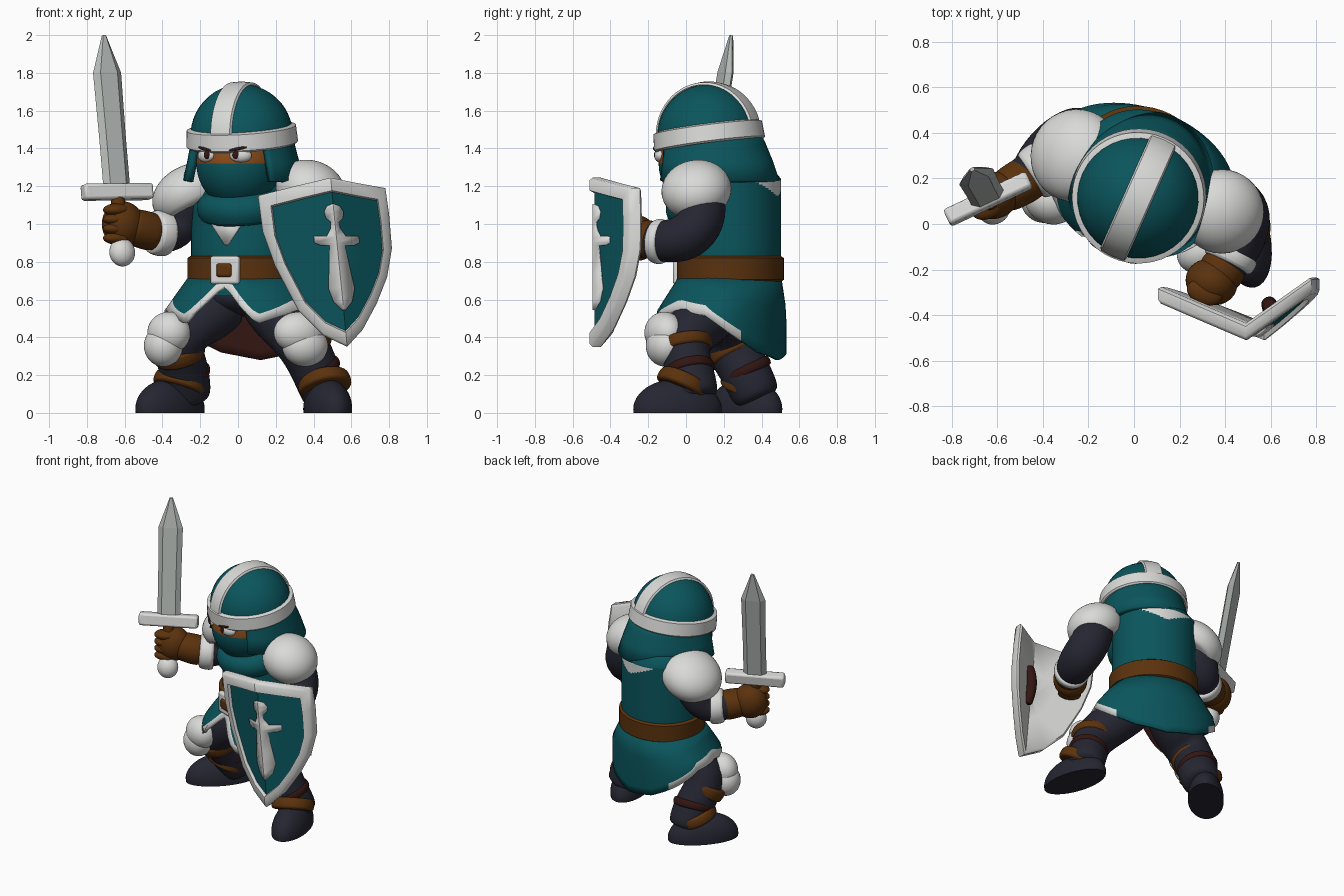
import bpy, bmesh
from math import sin, cos, pi, radians, degrees
from mathutils import Matrix, Vector

cube = bpy.data.objects.get("Cube")
if cube:
    bpy.data.objects.remove(cube)


def material(name, *rgb):
    m = bpy.data.materials.new(name)
    m.use_nodes = True
    m.diffuse_color = (*rgb, 1)
    m.node_tree.nodes["Principled BSDF"].inputs["Base Color"].default_value = (*rgb, 1)
    return m


TEAL = material("teal cloth", .003, .092, .108)
WHITE = material("white plate", .7, .7, .69)
STEEL = material("blade steel", .46, .49, .47)
LEATHER = material("brown leather", .105, .032, .004)
SKIN = material("skin", .25, .07, .01)
NAVY = material("dark navy cloth", .019, .019, .032)
MAROON = material("dark maroon", .033, .008, .006)
I = Matrix.Identity(4)


def finish(name, bm, mats, M=I, smooth=True, thick=0, sub=0, bevel=0):
    bm.transform(M)
    me = bpy.data.meshes.new(name)
    bm.to_mesh(me)
    bm.free()
    for m in mats:
        me.materials.append(m)
    if smooth:
        me.shade_smooth()
        me.set_sharp_from_angle(angle=radians(50))
    ob = bpy.data.objects.new(name, me)
    bpy.context.scene.collection.objects.link(ob)
    if thick:
        mod = ob.modifiers.new("thickness", 'SOLIDIFY')
        mod.thickness, mod.offset = thick, -1
        mod.material_offset = len(mats) - 1
    if bevel:
        mod = ob.modifiers.new("bevel", 'BEVEL')
        mod.width, mod.segments = bevel, 2
    if sub:
        mod = ob.modifiers.new("smooth", 'SUBSURF')
        mod.levels = mod.render_levels = sub
    return ob


def grid(name, rows, mats, wrap=True, cap=True, rule=None, **kw):
    """Skin rows of points; rule(row, centre) gives a face's material."""
    bm = bmesh.new()
    vs = [[bm.verts.new(p) for p in r] for r in rows]
    n = len(rows[0])
    for i in range(len(rows) - 1):
        for j in range(n if wrap else n - 1):
            k = (j + 1) % n
            f = bm.faces.new((vs[i][j], vs[i][k], vs[i + 1][k], vs[i + 1][j]))
            if rule:
                f.material_index = rule(i, f.calc_center_median())
    if cap:
        bm.faces.new(vs[0][::-1])
        f = bm.faces.new(vs[-1])
        f.material_index = rule(len(rows) - 2, f.calc_center_median()) if rule else 0
        bmesh.ops.recalc_face_normals(bm, faces=bm.faces)
    return finish(name, bm, mats, **kw)


def oval(a, z, rx, front, back):
    return Vector((rx * sin(a), -cos(a) * (front if cos(a) > 0 else back), z))


def loft(name, M, rows, mats, a0=0, a1=360, n=48, lift=lambda a: 0, **kw):
    """Oval rows (height, side, front, back radius), angle 0 at the front."""
    full = a1 - a0 == 360
    angles = [radians(a0 + (a1 - a0) * i / n) for i in range(n if full else n + 1)]
    pts = [[oval(a, *r) + Vector((0, 0, lift(a))) for a in angles] for r in rows]
    return grid(name, pts, mats, wrap=full, cap=full, M=M, **kw)


def ball(name, loc, radii, mats, turn=0, M=I, floor=None, rule=None):
    bm = bmesh.new()
    bmesh.ops.create_uvsphere(bm, u_segments=36, v_segments=24, radius=1)
    bm.transform(Matrix.Translation(loc) @ Matrix.Rotation(radians(turn), 4, 'Z')
                 @ Matrix.Diagonal((*radii, 1)))
    for v in bm.verts:
        if floor is not None:
            v.co.z = max(v.co.z, floor)
    for f in bm.faces:
        f.material_index = rule(f.calc_center_median()) if rule else 0
    return finish(name, bm, mats, M)


def box(name, loc, size, mat, M=I, bevel=.015):
    bm = bmesh.new()
    bmesh.ops.create_cube(bm, size=1)
    bm.transform(Matrix.Translation(loc) @ Matrix.Diagonal((*size, 1)))
    return finish(name, bm, [mat], M, bevel=bevel)


def tube(name, pts, radii, mat, end=.02, n=16):
    """Rounded limb or band through points with a radius at each."""
    pts = [Vector(p) for p in pts]
    pts = [pts[0] - (pts[1] - pts[0]).normalized() * end, *pts,
           pts[-1] + (pts[-1] - pts[-2]).normalized() * end]
    radii = [radii[0] * .8, *radii, radii[-1] * .8]
    rows, t = [], (pts[1] - pts[0]).normalized()
    u = t.orthogonal().normalized()
    for i, (p, r) in enumerate(zip(pts, radii)):
        new = (pts[min(i + 1, len(pts) - 1)] - pts[max(i - 1, 0)]).normalized()
        u.rotate(t.rotation_difference(new))
        t, v = new, new.cross(u)
        rows.append([p + r * (u * cos(2 * pi * k / n) + v * sin(2 * pi * k / n)) for k in range(n)])
    return grid(name, rows, [mat], sub=2)


def frame(x, y, z, turn, tilt=0, axis='Y'):
    return (Matrix.Translation((x, y, z)) @ Matrix.Rotation(radians(turn), 4, 'Z')
            @ Matrix.Rotation(radians(tilt), 4, axis))


BODY = frame(.03, .24, 0, -20)
HEAD = frame(.02, .12, 0, -24)
HELM = frame(.02, .12, 1.465, -24, 8, 'X')

# Torso, with a pale collar patch on the upper back
torso_rows = [(.62, .27, .25, .25), (.8, .28, .26, .26), (.95, .28, .26, .26), (1.08, .28, .25, .26)]
torso_rows += [(1.1 + .01 * k, .28, .25 - .004 * k, .26) for k in range(15)]
torso_rows += [(1.3, .24, .17, .21), (1.35, .16, .12, .14)]
loft("torso", BODY, torso_rows, [TEAL, WHITE], n=72,
     rule=lambda i, c: int(c.y > .12 and c.z < 1.235 and c.z > 1.15 + .4 * abs(c.x)))
grid("chest_point", [[(-.01, -.272, .89), (.01, -.272, .89)], [(-.1, -.265, 1.02), (.1, -.265, 1.02)]],
     [WHITE], wrap=False, cap=False, M=BODY, thick=.009)
loft("scarf", HEAD, [(1.01, .15, .14, .16), (1.02, .22, .2, .2), (1.09, .25, .23, .22),
                     (1.15, .23, .22, .2), (1.2, .17, .16, .16)], [TEAL],
     lift=lambda a: -.03 * cos(a), sub=1)

# Belt and buckle
loft("belt", BODY, [(.695, .285, .27, .26), (.705, .3, .285, .275), (.82, .3, .285, .275),
                    (.83, .285, .27, .26)], [LEATHER])
box("buckle", (0, -.285, .755), (.165, .04, .15), WHITE, BODY)
box("buckle_centre", (0, -.3, .755), (.09, .03, .075), LEATHER, BODY)

# Flared tunic skirt with a notched, trimmed hem
HEM = [(0, .67), (7, .64), (28, .47), (62, .55), (90, .52), (125, .4), (150, .32), (180, .28)]


def hem(a):
    d = degrees(a)
    d = min(d, 360 - d)
    for (d0, z0), (d1, z1) in zip(HEM, HEM[1:]):
        if d <= d1:
            return z0 + (z1 - z0) * (d - d0) / (d1 - d0)
    return HEM[-1][1]


def skirt_point(a, s, trim):
    z = .74 + (hem(a) + trim - .74) * s
    f = min(1, (.74 - z) / .2)
    return oval(a, z, .28 + .145 * f, .265 + .125 * f, .26 + .01 * f)


angles = [2 * pi * k / 72 for k in range(72)]
grid("tunic_skirt", [[skirt_point(a, s, trim) for a in angles]
                     for s, trim in ((1, 0), (1, .05), (.7, .03), (.4, .01), (0, 0))],
     [TEAL, WHITE, MAROON], cap=False, M=BODY, thick=.02,
     rule=lambda i, c: int(i == 0 and c.y < .17))
ball("hips", (.03, .24, .62), (.23, .19, .11), [NAVY])

# Head: skin above, cloth mask below
ball("masked_head", (0, -.035, 1.32), (.225, .235, .24), [TEAL, SKIN], M=HEAD,
     rule=lambda c: int(c.z > 1.335 - .12 * abs(c.x)))
for side, label in ((-1, "right"), (1, "left")):
    turn = side * 24
    ball(label + "_eye", (side * .1, -.238, 1.362), (.058, .03, .036), [WHITE], turn, HEAD)
    ball(label + "_pupil", (side * .085, -.266, 1.365), (.02, .012, .022), [MAROON], turn, HEAD)
    brow = HEAD @ frame(side * .095, -.243, 1.4, turn, side * -12)
    ball(label + "_brow", (0, 0, 0), (.07, .034, .014), [MAROON], M=brow)

# Helmet: dome, rim, crest strip and neck curtain
ball("helmet_dome", (0, 0, 0), (.272, .272, .275), [TEAL], M=HELM, floor=-.03)
loft("helmet_rim", HELM, [(-.045, .262, .262, .262), (-.05, .285, .285, .285), (-.04, .296, .296, .296),
                          (.045, .29, .29, .29), (.055, .262, .262, .262)], [WHITE])
arc = [radians(10 + 160 * k / 24) for k in range(25)]
grid("helmet_crest", [[(x, -cos(t) * r, sin(t) * (r + .002)) for x, r in
                       ((-.062, .27), (-.055, .283), (0, .288), (.055, .283), (.062, .27))] for t in arc],
     [WHITE], wrap=False, cap=False, M=HELM)
loft("neck_curtain", HEAD, [(1.23, .32, .27, .385), (1.33, .295, .26, .35), (1.42, .275, .26, .31),
                            (1.5, .26, .26, .27)], [TEAL], a0=50, a1=310, thick=.04)

# Legs, knee pads, boots and straps
tube("left_leg", [(.14, .2, .58), (.24, .09, .49), (.33, -.02, .39), (.4, .01, .25), (.46, .05, .1)],
     [.14, .155, .145, .13, .13], NAVY, .04)
tube("right_leg", [(-.06, .25, .58), (-.19, .21, .5), (-.33, .2, .4), (-.29, .3, .25), (-.27, .37, .1)],
     [.14, .155, .145, .135, .135], NAVY, .04)
ball("left_boot", (.475, -.045, .02), (.12, .24, .16), [NAVY], 14, floor=0)
ball("right_boot", (-.36, .315, .02), (.12, .24, .16), [NAVY], -42, floor=0)
for side, label, x, y, s in ((1, "left", .325, -.115, 1.08), (-1, "right", -.365, .1, .9)):
    ball(label + "_knee_pad", (x, y, .425), (.13 * s, .1, .11), [WHITE], side * 20)
    ball(label + "_knee_guard", (x + side * .03, y + .005, .355), (.115 * s, .1, .11), [WHITE], side * 20)
tube("left_shin_strap", [(.345, -.01, .39), (.365, 0, .33)], [.152, .148], LEATHER, .005)
tube("right_shin_strap", [(-.325, .22, .36), (-.305, .255, .29)], [.149, .146], LEATHER, .005)
tube("left_ankle_strap", [(.45, .0, .19), (.465, -.03, .125)], [.142, .15], LEATHER, .005)
tube("right_ankle_strap", [(-.295, .335, .19), (-.315, .32, .125)], [.145, .152], LEATHER, .005)
tube("left_lower_strap", [(.405, .015, .25), (.425, .025, .205)], [.137, .137], MAROON, .005)
tube("right_lower_strap", [(-.285, .31, .25), (-.285, .33, .205)], [.142, .142], MAROON, .005)

# Arms, shoulder plates, cuffs and gloves
tube("right_arm", [(-.27, .3, 1.13), (-.31, .32, 1.02), (-.35, .29, .95), (-.44, .22, .95), (-.56, .15, .99)],
     [.13, .125, .115, .105, .09], NAVY, .03)
tube("left_arm", [(.4, .08, 1.15), (.45, .09, 1.02), (.48, .02, .93), (.45, -.1, .9), (.37, -.23, .92)],
     [.13, .135, .135, .12, .09], NAVY, .03)
ball("right_shoulder_plate", (0, 0, 0), (.21, .205, .15), [WHITE], M=frame(-.255, .3, 1.16, -20, -28), floor=-.08)
ball("left_shoulder_plate", (0, 0, 0), (.19, .185, .155), [WHITE], M=frame(.385, .055, 1.18, -20, 22), floor=-.1)
tube("right_cuff", [(-.38, .255, .95), (-.45, .21, .955)], [.13, .122], WHITE, .012)
tube("left_cuff", [(.435, -.12, .905), (.41, -.17, .91)], [.126, .12], WHITE, .012)
tube("right_gauntlet", [(-.45, .21, .955), (-.57, .14, .99)], [.108, .1], LEATHER)
tube("left_gauntlet", [(.4, -.18, .915), (.365, -.24, .925)], [.108, .1], LEATHER)
for label, x, y, z, turn in (("right", -.61, .125, 1.0, 30), ("left", .34, -.255, .925, -20)):
    ball(label + "_fist", (x, y, z), (.115, .1, .12), [LEATHER], turn)
    for k in range(4):
        ball(label + "_finger", (x - .03, y - .045, z - .075 + .05 * k), (.08, .055, .034), [LEATHER], turn)

# Sword, built along its own axis
tip, hilt = Vector((-.71, .24, 2)), Vector((-.64, .11, 1.17))
up = (tip - hilt).normalized()
across = Vector((.33, .17, .08))
across = (across - up * across.dot(up)).normalized()
SWORD = Matrix((across, up.cross(across), up)).transposed().to_4x4()
SWORD.translation = hilt
section = [(1, 0), (.6, 1), (-.6, 1), (-1, 0), (-.6, -1), (.6, -1)]
grid("sword_blade", [[(h * a, t * b, z) for a, b in section] for z, h, t in
                     ((0, .078, .025), (.3, .078, .025), (.64, .082, .024), (.842, .012, .008))],
     [STEEL], M=SWORD, smooth=False)
box("sword_guard", (0, 0, 0), (.4, .075, .085), WHITE, SWORD)
tube("sword_grip", [SWORD @ Vector((0, 0, z)) for z in (-.3, -.02)], [.04, .04], LEATHER)
ball("sword_pommel", (0, 0, -.325), (.07, .06, .075), [WHITE], M=SWORD)

# Shield: folded about a slanting ridge
OUTLINE = [(.105, 1.15), (.13, .96), (.195, .78), (.32, .54), (.45, .41), (.578, .35), (.66, .44),
           (.735, .58), (.79, .72), (.815, .87), (.8, 1.05), (.78, 1.19), (.64, 1.215), (.49, 1.245), (.3, 1.2)]
MID = Vector((.533, .82))


def ridge(z):
    return .49 + .1 * (1.24 - z)


def on_shield(x, z, out=0):
    d = x - ridge(z)
    return (x, -.485 + (.72 * d if d > 0 else -.42 * d) - out, z)


def shield_ring(scale, out):
    return [on_shield(*(MID + (Vector(p) - MID) * scale), out) for p in OUTLINE]


grid("shield", [shield_ring(*r) for r in ((.02, 0), (.4, 0), (.82, 0), (.84, .025), (.97, .025), (1, .01),
                                          (1, -.035), (.96, -.05), (.4, -.05), (.02, -.05))],
     [TEAL, WHITE], rule=lambda i, c: int(i > 1))
emblem = [(.545, .012), (.59, .05), (.66, .07), (.75, .058), (.885, .042), (.887, .09), (.9, .12), (.935, .12),
          (.937, .05), (.98, .025), (1.01, .022), (1.03, .045), (1.065, .052), (1.095, .035), (1.105, .01)]
grid("shield_emblem", [[on_shield(ridge(z) + s * w, z, .009) for s in (-1, 0, 1)] for z, w in emblem],
     [WHITE], wrap=False, cap=False, thick=.009)
tube("shield_strap", [on_shield(.6, .72, -.06), on_shield(.59, .84, -.1), on_shield(.6, .96, -.06)],
     [.035, .035, .035], MAROON)
